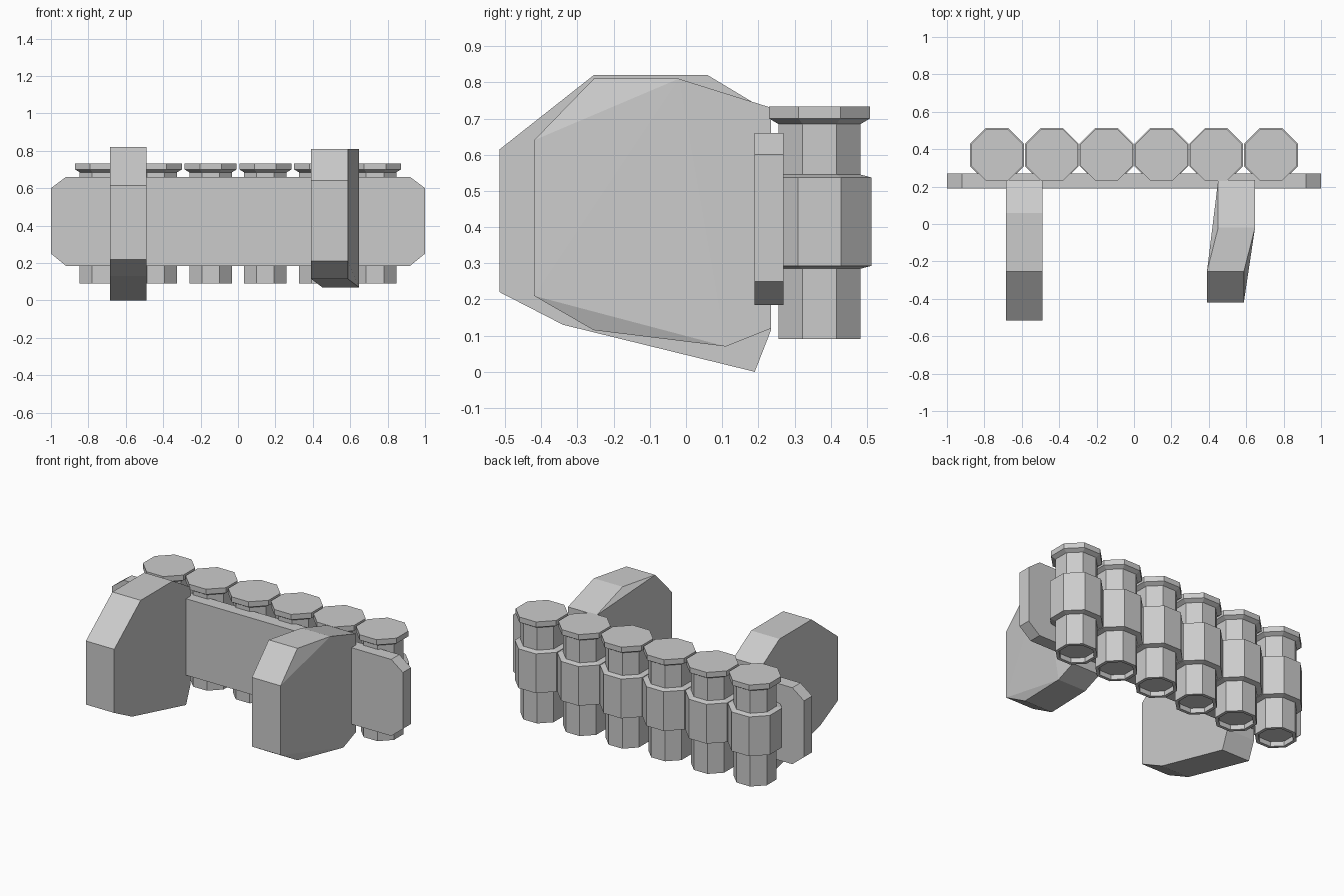
import bpy, bmesh, math

if "Cube" in bpy.data.objects:
    bpy.data.objects.remove(bpy.data.objects["Cube"], do_unlink=True)

grey = bpy.data.materials.new("plain_grey")
grey.use_nodes = True
grey.diffuse_color = (0.6, 0.6, 0.6, 1)
grey.node_tree.nodes["Principled BSDF"].inputs["Base Color"].default_value = (0.6, 0.6, 0.6, 1)


def finish(name, bm):
    bmesh.ops.recalc_face_normals(bm, faces=bm.faces)
    mesh = bpy.data.meshes.new(name)
    bm.to_mesh(mesh)
    bm.free()
    mesh.materials.append(grey)
    obj = bpy.data.objects.new(name, mesh)
    bpy.context.collection.objects.link(obj)
    return obj


def hull(name, points):
    """Convex solid around the points, with flat regions merged."""
    bm = bmesh.new()
    for p in points:
        bm.verts.new(p)
    bmesh.ops.convex_hull(bm, input=bm.verts)
    bmesh.ops.dissolve_limit(bm, angle_limit=math.radians(0.5),
                             verts=bm.verts, edges=bm.edges)
    return finish(name, bm)


def tube(name, x, y, profile, sides=8):
    """Octagonal lathe with flats on the axes; profile holds (apothem, z)."""
    bm = bmesh.new()
    rings = []
    for apothem, z in profile:
        r = apothem / math.cos(math.pi / sides)
        rings.append([bm.verts.new((x + r * math.cos((i + 0.5) * math.tau / sides),
                                    y + r * math.sin((i + 0.5) * math.tau / sides), z))
                      for i in range(sides)])
    for a, b in zip(rings, rings[1:]):
        for i in range(sides):
            j = (i + 1) % sides
            bm.faces.new((a[i], a[j], b[j], b[i]))
    bm.faces.new(rings[0])
    bm.faces.new(rings[-1])
    return finish(name, bm)


# Back board with clipped corners
board = [(sx * x, y, z) for sx in (-1, 1) for y in (0.19, 0.27)
         for x, z in ((1, 0.25), (1, 0.60), (0.92, 0.66), (0.92, 0.185))]
hull("back_board", board)

# Row of canisters: recessed base, lower body, sleeve, neck, flared cap
canister = [(0.095, 0.12), (0.095, 0.09), (0.114, 0.09), (0.114, 0.285),
            (0.144, 0.293), (0.144, 0.537), (0.114, 0.545), (0.114, 0.685),
            (0.139, 0.70), (0.139, 0.733)]
for n in range(6):
    tube(f"canister_{n + 1}", (n - 2.5) * 0.293, 0.369, canister)

# Large straight side fin
right_profile = [(-0.515, 0.22), (-0.515, 0.615), (-0.255, 0.82), (0.06, 0.82),
                 (0.235, 0.715), (0.235, 0.115), (0.19, 0.0), (-0.34, 0.13)]
hull("right_fin", [(x, y, z) for x in (-0.685, -0.49) for y, z in right_profile])

# Smaller fin, its front half stepped toward the middle
left_profile = [(-0.42, 0.21), (-0.42, 0.64), (-0.255, 0.81), (-0.02, 0.81),
                (0.235, 0.73), (0.235, 0.12), (0.11, 0.07), (-0.255, 0.115)]
hull("left_fin", [(x + (0.06 if y > -0.1 else 0), y, z)
                  for x in (0.39, 0.587) for y, z in left_profile])
